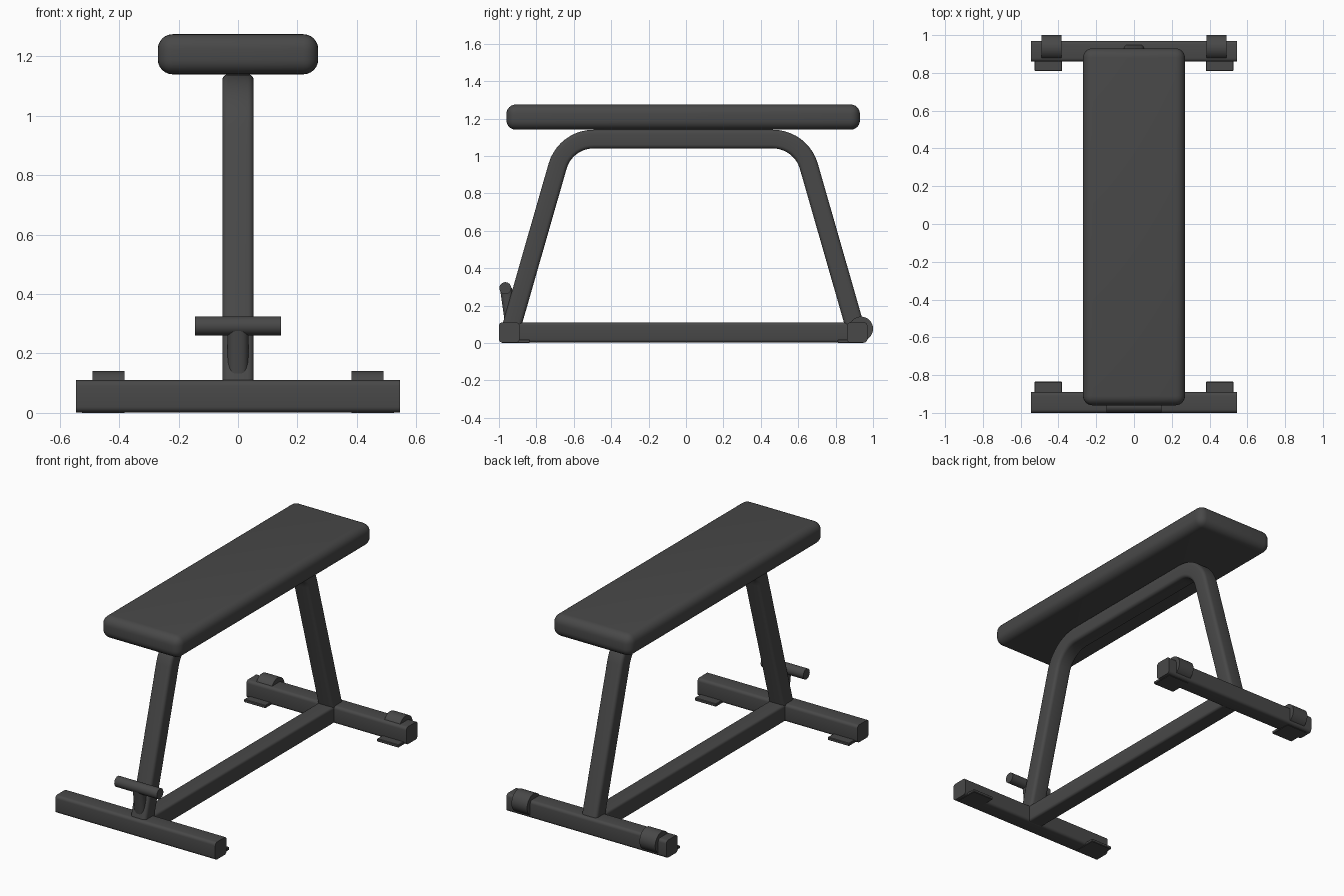
import bpy, bmesh, math
from mathutils import Vector

if "Cube" in bpy.data.objects:
    bpy.data.objects.remove(bpy.data.objects["Cube"])

dark = bpy.data.materials.new("dark grey")
dark.diffuse_color = (0.065, 0.065, 0.065, 1)
dark.use_nodes = True
dark.node_tree.nodes["Principled BSDF"].inputs["Base Color"].default_value = dark.diffuse_color


def finish(name, bm):
    bmesh.ops.recalc_face_normals(bm, faces=bm.faces)
    me = bpy.data.meshes.new(name)
    bm.to_mesh(me)
    bm.free()
    ob = bpy.data.objects.new(name, me)
    bpy.context.collection.objects.link(ob)
    me.materials.append(dark)
    bpy.ops.object.select_all(action='DESELECT')
    ob.select_set(True)
    bpy.context.view_layer.objects.active = ob
    bpy.ops.object.shade_smooth_by_angle(angle=math.radians(35))
    return ob


def rounded_rect(w, h, r, n=4):
    pts = []
    for i, (sx, sy) in enumerate([(1, 1), (-1, 1), (-1, -1), (1, -1)]):
        for k in range(n + 1):
            a = math.pi / 2 * (i + k / n)
            pts.append((sx * (w / 2 - r) + r * math.cos(a),
                        sy * (h / 2 - r) + r * math.sin(a)))
    return pts


def tube(name, path, w, h, r, side=(1, 0, 0), n=4):
    """Sweep a rounded rectangle along a path; w lies along the side vector."""
    bm = bmesh.new()
    path, side = [Vector(p) for p in path], Vector(side)
    rings = []
    for i, p in enumerate(path):
        t = (path[min(i + 1, len(path) - 1)] - path[max(i - 1, 0)]).normalized()
        up = t.cross(side).normalized()
        rings.append([bm.verts.new(p + side * a + up * b)
                      for a, b in rounded_rect(w, h, r, n)])
    for A, B in zip(rings, rings[1:]):
        for j in range(len(A)):
            k = (j + 1) % len(A)
            bm.faces.new((A[j], A[k], B[k], B[j]))
    bm.faces.new(rings[0])
    bm.faces.new(rings[-1])
    bmesh.ops.remove_doubles(bm, verts=bm.verts, dist=1e-5)
    return finish(name, bm)


def box(name, lo, hi, bevel, seg=4):
    bm = bmesh.new()
    bmesh.ops.create_cube(bm, size=1)
    for v in bm.verts:
        v.co = [(l + h) / 2 + c * (h - l) for l, h, c in zip(lo, hi, v.co)]
    bmesh.ops.bevel(bm, geom=bm.edges[:], offset=bevel, segments=seg,
                    profile=0.5, affect='EDGES')
    return finish(name, bm)


# Padded seat
box("seat_pad", (-0.27, -0.96, 1.14), (0.27, 0.93, 1.275), 0.05, 6)

# Bent main frame: two sloping legs joined by the top rail
MID, R, TOP = -0.015, 0.20, 1.09
lean = math.atan(0.287)                      # leg angle from vertical
turn = math.pi / 2 - lean
corner = 0.63
start = corner - R * math.tan(turn / 2)      # where the bend begins
half = [(start + R * math.sin(turn * k / 10), TOP - R + R * math.cos(turn * k / 10))
        for k in range(11)]
half.append((corner + (TOP - 0.06) * 0.287, 0.06))
path = [(0, MID - y, z) for y, z in reversed(half)] + [(0, MID + y, z) for y, z in half]
tube("main_frame", path, 0.106, 0.1, 0.02)

# Floor rail and the two cross feet
tube("floor_rail", [(0, -0.9, 0.056), (0, 0.87, 0.056)], 0.106, 0.106, 0.015)
for name, y in (("front_cross_foot", -0.945), ("rear_cross_foot", 0.915)):
    tube(name, [(-0.545, y, 0.056), (0.545, y, 0.056)], 0.11, 0.108, 0.018, side=(0, 1, 0))

# Floor pads and transport wheels on both sides
for s, label in ((-1, "left"), (1, "right")):
    for end, y0, y1 in (("front", -0.985, -0.835), ("rear", 0.81, 0.95)):
        x0, x1 = sorted((s * 0.38, s * 0.527))
        box(f"{end}_{label}_floor_pad", (x0, y0, 0), (x1, y1, 0.018), 0.003, 1)
    tube(f"{label}_wheel", [(s * 0.383, 0.935, 0.076), (s * 0.49, 0.935, 0.076)],
         0.13, 0.13, 0.065, side=(0, 1, 0), n=8)

# Carry handle: short post and cross bar
tube("handle_post", [(0, -0.935, 0.1), (0, -0.962, 0.29)], 0.07, 0.064, 0.025)
tube("handle_bar", [(-0.145, -0.966, 0.293), (0.145, -0.966, 0.293)],
     0.064, 0.064, 0.032, side=(0, 1, 0), n=6)
